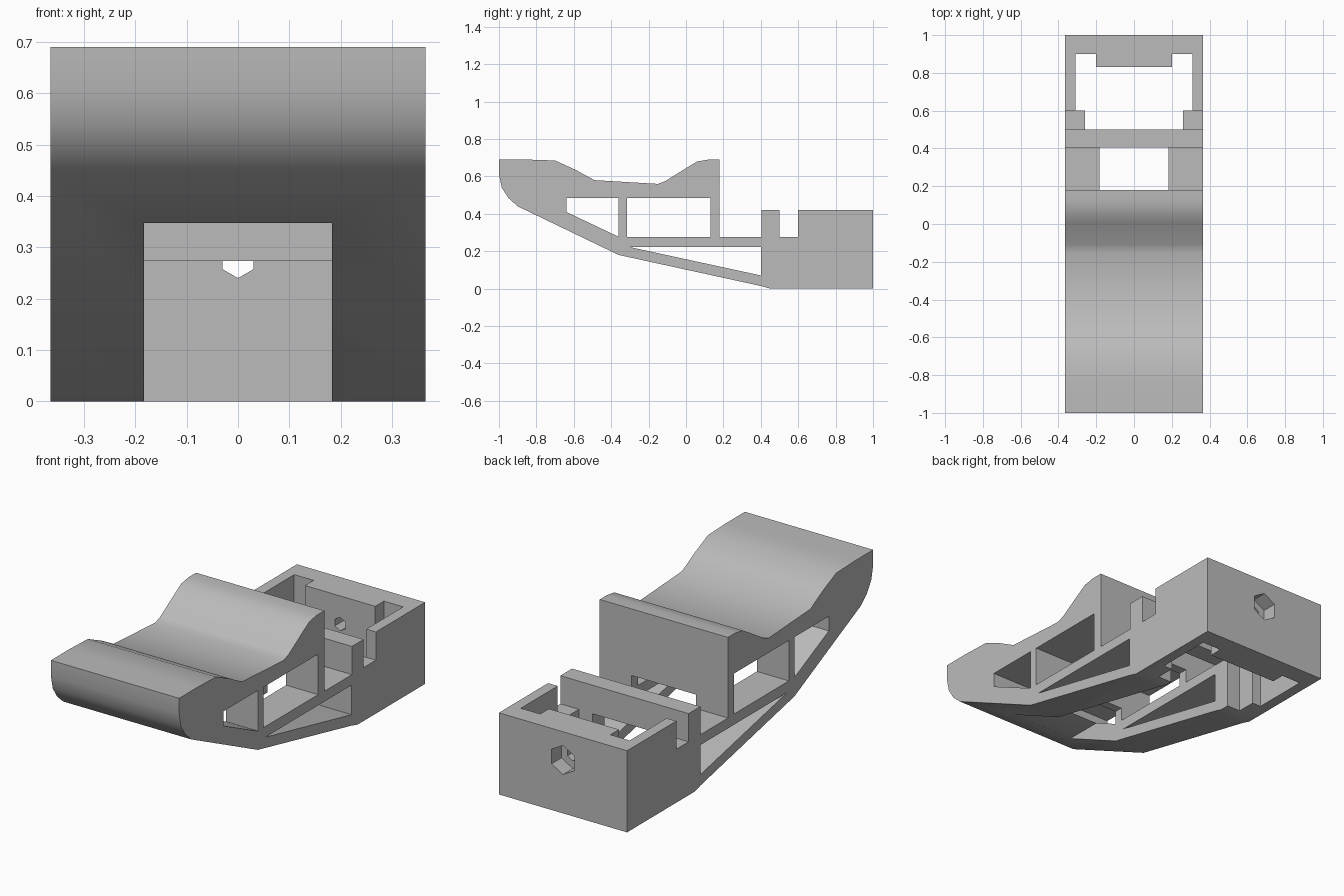
import bpy, bmesh, math

cube = bpy.data.objects.get("Cube")
if cube:
    bpy.data.objects.remove(cube, do_unlink=True)

grey = bpy.data.materials.new("light grey")
grey.use_nodes = True
COLOUR = (0.5, 0.5, 0.5, 1)
grey.diffuse_color = COLOUR
grey.node_tree.nodes["Principled BSDF"].inputs["Base Color"].default_value = COLOUR
HALF = 0.365


def prism(name, points, half_width):
    """Extrude a (y, z) outline across x."""
    bm = bmesh.new()
    face = bm.faces.new([bm.verts.new((-half_width, y, z)) for y, z in points])
    grown = bmesh.ops.extrude_face_region(bm, geom=[face])["geom"]
    moved = [v for v in grown if isinstance(v, bmesh.types.BMVert)]
    bmesh.ops.translate(bm, verts=moved, vec=(2 * half_width, 0, 0))
    bmesh.ops.recalc_face_normals(bm, faces=bm.faces)
    mesh = bpy.data.meshes.new(name)
    bm.to_mesh(mesh)
    bm.free()
    mesh.materials.append(grey)
    obj = bpy.data.objects.new(name, mesh)
    bpy.context.collection.objects.link(obj)
    return obj


def box(name, half_width, y0, y1, z0, z1):
    return prism(name, [(y0, z0), (y1, z0), (y1, z1), (y0, z1)], half_width)


def bore(name, sides, radius, y0, y1, z):
    bpy.ops.mesh.primitive_cylinder_add(
        vertices=sides, radius=radius, depth=y1 - y0,
        location=(0, (y0 + y1) / 2, z), rotation=(math.pi / 2, 0, 0))
    obj = bpy.context.object
    obj.name = name
    obj.data.materials.append(grey)
    return obj


def combine(target, tool, operation="DIFFERENCE"):
    tool.hide_render = True
    mod = target.modifiers.new(tool.name, "BOOLEAN")
    mod.operation, mod.solver, mod.object = operation, "EXACT", tool
    bpy.context.view_layer.objects.active = target
    bpy.ops.object.modifier_apply(modifier=mod.name)
    bpy.data.objects.remove(tool, do_unlink=True)


# Cradle, deck and rear box as one side profile
body = prism("cradle_body", [
    (-1, 0.69), (-0.85, 0.69), (-0.7, 0.685), (-0.59, 0.635), (-0.49, 0.58),
    (-0.32, 0.57), (-0.15, 0.56), (-0.11, 0.575), (0.01, 0.65), (0.06, 0.68),
    (0.12, 0.69), (0.18, 0.69), (0.18, 0.275), (0.405, 0.275), (0.405, 0.42),
    (0.5, 0.42), (0.5, 0.275), (0.6, 0.275), (0.6, 0.42), (1, 0.42), (1, 0),
    (0.45, 0), (0.405, 0.013), (-0.36, 0.18), (-0.9, 0.44), (-0.95, 0.485),
    (-0.985, 0.54), (-1, 0.61)], HALF)

# Side windows
windows = {
    "front_window": [(-0.64, 0.485), (-0.36, 0.485), (-0.36, 0.277), (-0.64, 0.41)],
    "middle_window": [(-0.315, 0.485), (0.13, 0.485), (0.13, 0.277), (-0.315, 0.277)],
    "lower_window": [(-0.3, 0.222), (0.402, 0.222), (0.402, 0.07)],
}
for name, outline in windows.items():
    combine(body, prism(name, outline, 0.5))

# Central channel beneath the cradle, open under the cross bar
combine(body, box("channel", 0.183, -1.2, 0.404, -0.1, 0.347))
combine(body, box("channel_under_bar", 0.183, 0.38, 0.55, -0.1, 0.273))

# Rear box cavity, narrower beside the side slots
combine(body, box("cavity_neck", 0.26, 0.5, 0.65, -0.1, 0.6))
combine(body, box("cavity", 0.31, 0.6, 0.9, -0.1, 0.6))

# Thick pad on the back wall
combine(body, box("back_pad", 0.2, 0.83, 0.95, 0, 0.42), "UNION")

# Bolt hole with hexagonal nut recess
combine(body, bore("bolt_hole", 6, 0.035, 0.8, 1.1, 0.275))
combine(body, bore("nut_recess", 6, 0.075, 0.92, 1.1, 0.275))

# Smooth curves, sharp corners
bpy.ops.object.select_all(action="DESELECT")
body.select_set(True)
bpy.context.view_layer.objects.active = body
bpy.ops.object.shade_smooth_by_angle(angle=math.radians(30))
